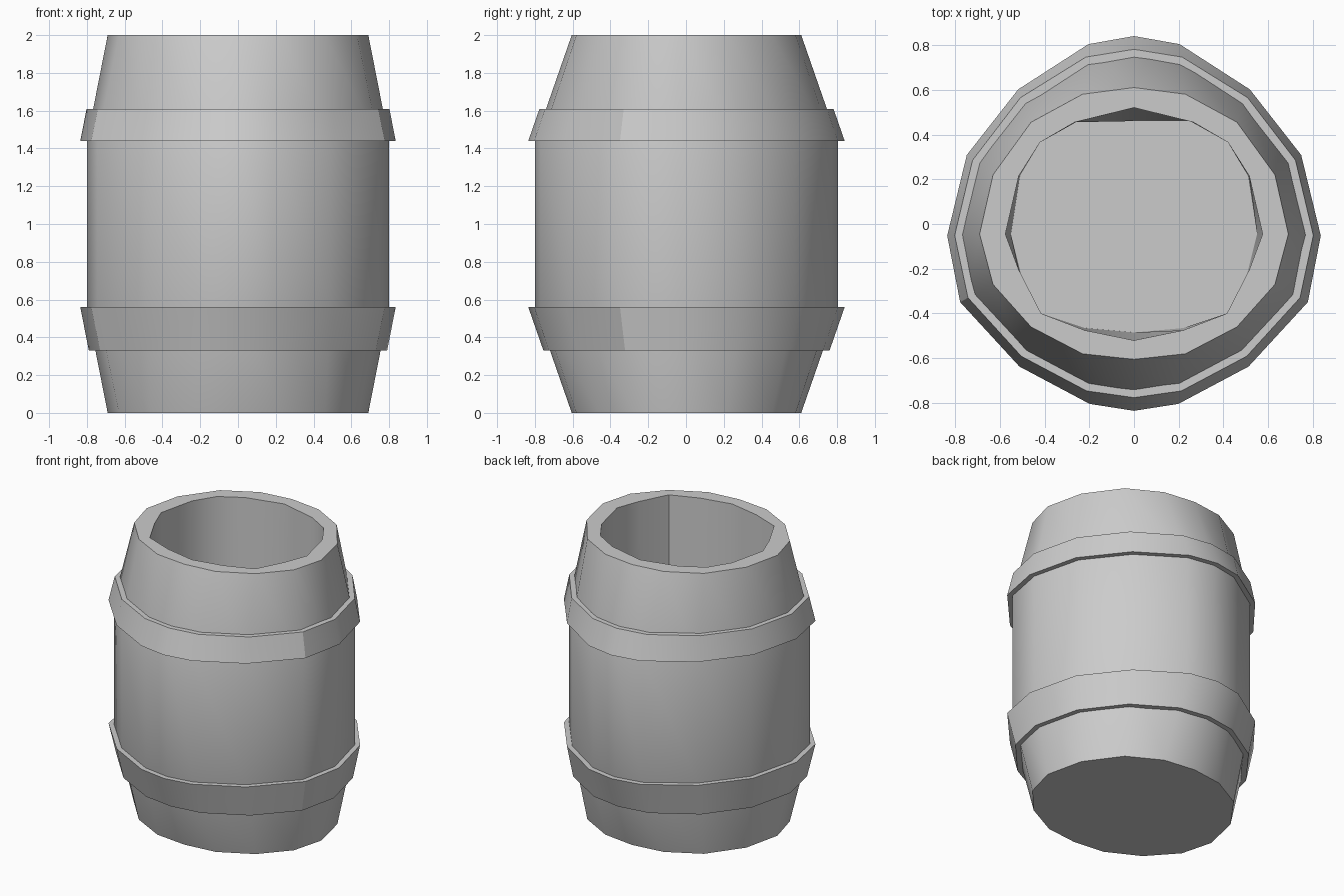
import bpy, bmesh
from mathutils import Vector

if "Cube" in bpy.data.objects:
    bpy.data.objects.remove(bpy.data.objects["Cube"])

# Half outlines (x >= 0, back to front); mirrored to 16-sided rings
MID = [(0, .805), (.195, .77), (.495, .575), (.715, .295), (.80, -.05),
       (.745, -.335), (.49, -.61), (.19, -.77), (0, -.80)]
END = [(0, .61), (.23, .58), (.46, .455), (.63, .22), (.69, -.045),
       (.63, -.27), (.46, -.46), (.23, -.58), (0, -.605)]
MOUTH = [(0, .52), (.265, .455), (.42, .365), (.515, .215), (.575, -.045),
         (.515, -.205), (.415, -.40), (.22, -.475), (0, -.52)]
FLOOR = [(0, .46), (.25, .46), (.42, .365), (.51, .215), (.55, -.045),
         (.50, -.245), (.415, -.40), (.22, -.465), (0, -.485)]


def ring(half, z, grow=0.0):
    pts = half + [(-x, y) for x, y in half[-2:0:-1]]
    out = []
    for x, y in pts:
        p = Vector((x, y))
        p += p.normalized() * grow
        out.append((p.x, p.y, z))
    return out


def stave(z, grow=0.0):
    # outline of the tapered wall at height z
    t = max(0, abs(z - 1) - .44) / .56
    half = [(a[0] + (b[0] - a[0]) * t, a[1] + (b[1] - a[1]) * t)
            for a, b in zip(MID, END)]
    return ring(half, z, grow)


def loft(name, rings, closed=False):
    bm = bmesh.new()
    loops = [[bm.verts.new(p) for p in r] for r in rings]
    n = len(loops[0])
    pairs = list(zip(loops, loops[1:]))
    if closed:
        pairs.append((loops[-1], loops[0]))
    else:
        bm.faces.new(loops[0])
        bm.faces.new(loops[-1])
    for a, b in pairs:
        for i in range(n):
            j = (i + 1) % n
            bm.faces.new((a[i], a[j], b[j], b[i]))
    bmesh.ops.recalc_face_normals(bm, faces=bm.faces)
    me = bpy.data.meshes.new(name)
    bm.to_mesh(me)
    bm.free()
    ob = bpy.data.objects.new(name, me)
    bpy.context.collection.objects.link(ob)
    bpy.ops.object.select_all(action='DESELECT')
    ob.select_set(True)
    bpy.context.view_layer.objects.active = ob
    bpy.ops.object.shade_smooth_by_angle(angle=.52)
    return ob


# Hollow barrel: outer wall, rim, inner wall and floor
loft("barrel_body", [stave(0), stave(.56), stave(1.44), stave(2),
                     ring(MOUTH, 2), ring(FLOOR, .15)])

# Two hoops that follow the taper
for name, wide, narrow in (("upper_hoop", 1.44, 1.61), ("lower_hoop", .56, .33)):
    loft(name, [stave(wide, -.01), stave(wide, .035),
                stave(narrow, .035), stave(narrow, -.01)], closed=True)
